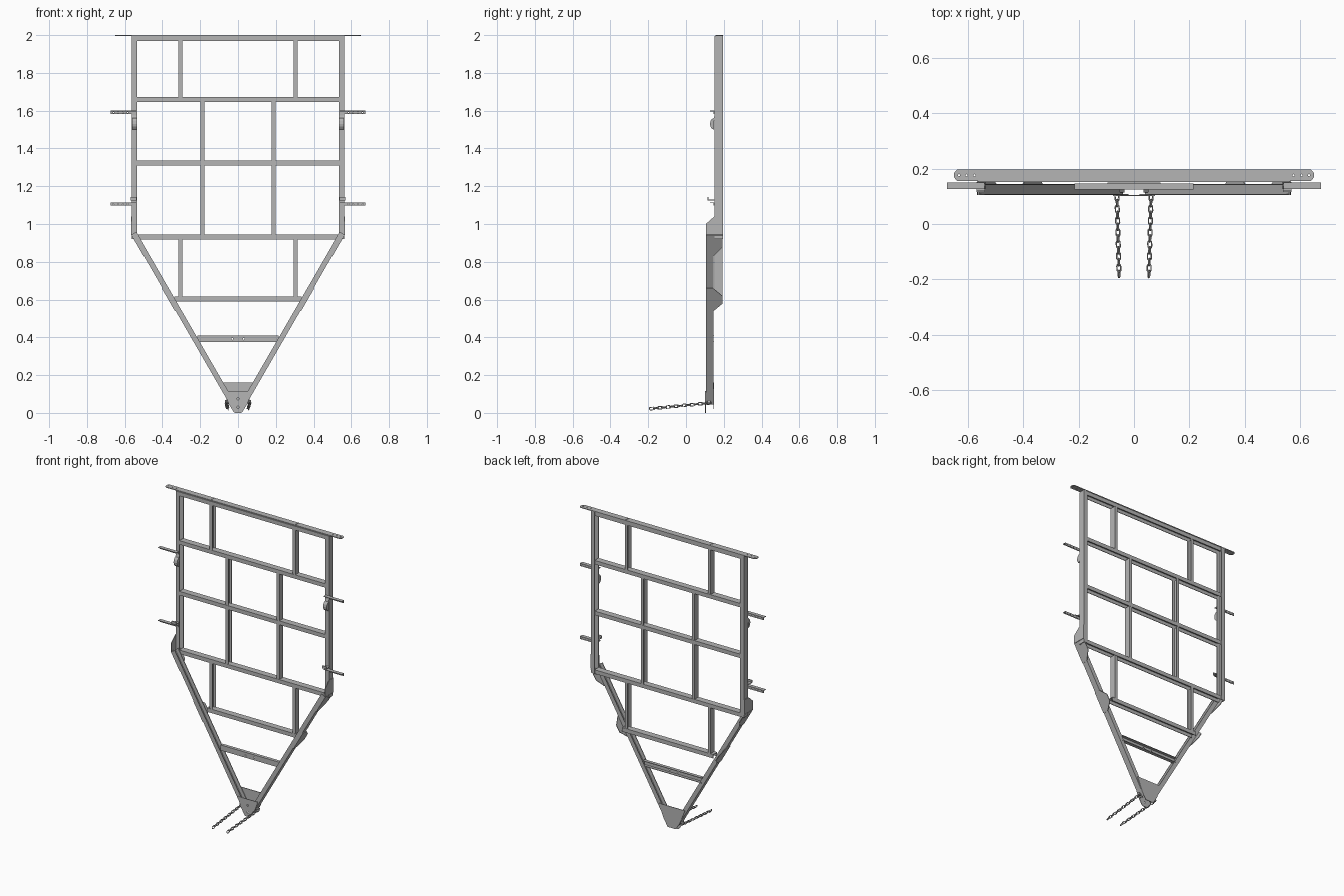
import bpy, bmesh, math
from mathutils import Vector, Matrix

if "Cube" in bpy.data.objects:
    bpy.data.objects.remove(bpy.data.objects["Cube"])

steel = bpy.data.materials.new("galvanised steel")
steel.diffuse_color = (0.46, 0.46, 0.46, 1)
steel.use_nodes = True
steel.node_tree.nodes["Principled BSDF"].inputs["Base Color"].default_value = steel.diffuse_color
T = 0.004                      # sheet thickness
Y = Vector((0, 1, 0))


def finish(name, bm):
    bmesh.ops.recalc_face_normals(bm, faces=bm.faces[:])
    me = bpy.data.meshes.new(name)
    bm.to_mesh(me)
    bm.free()
    me.materials.append(steel)
    ob = bpy.data.objects.new(name, me)
    bpy.context.collection.objects.link(ob)
    return ob


def prism(name, pts, sweep):
    """Flat outline swept along a vector."""
    bm = bmesh.new()
    a = [bm.verts.new(p) for p in pts]
    b = [bm.verts.new(Vector(p) + Vector(sweep)) for p in pts]
    bm.faces.new(a)
    bm.faces.new(b[::-1])
    for i in range(len(a)):
        j = (i + 1) % len(a)
        bm.faces.new((a[i], a[j], b[j], b[i]))
    return finish(name, bm)


def box(name, lo, hi):
    (x0, y0, z0), (x1, y1, z1) = lo, hi
    return prism(name, [(x0, y0, z0), (x1, y0, z0), (x1, y1, z0), (x0, y1, z0)], (0, 0, z1 - z0))


def channel(name, p0, p1, across, opening, width, flange):
    """C section: web back runs p0 to p1, flanges point along opening."""
    p0, p1 = Vector(p0), Vector(p1)
    u, v, w = Vector(across), Vector(opening), width / 2
    prof = [(-w, 0), (w, 0), (w, flange), (w - T, flange), (w - T, T),
            (T - w, T), (T - w, flange), (-w, flange)]
    return prism(name, [p0 + u * a + v * b for a, b in prof], p1 - p0)


def drill(ob, centres, axis, r=0.004):
    """Cut small round holes, then drop the cutter."""
    bm = bmesh.new()
    rot = Vector((0, 0, 1)).rotation_difference(Vector(axis)).to_matrix().to_4x4()
    for c in centres:
        bmesh.ops.create_cone(bm, cap_ends=True, segments=10, radius1=r, radius2=r, depth=0.03,
                              matrix=Matrix.Translation(c) @ rot)
    cutter = finish("hole_cutter", bm)
    cutter.hide_render = True
    mod = ob.modifiers.new("holes", 'BOOLEAN')
    mod.operation, mod.object, mod.solver = 'DIFFERENCE', cutter, 'EXACT'
    dg = bpy.context.evaluated_depsgraph_get()
    me = bpy.data.meshes.new_from_object(ob.evaluated_get(dg))
    ob.modifiers.clear()
    ob.data = me
    bpy.data.objects.remove(cutter)


# Cross members of the bed, open side down
for i, (z, half) in enumerate([(1.995, .56), (1.672, .537), (1.335, .537), (.945, .537), (.615, .335)]):
    channel(f"cross_member_{i + 1}", (-half, .172, z), (half, .172, z), Y, (0, 0, -1), .042, .026)

# Rear end strip with rounded ends
outline = []
for s in (1, -1):
    for k in range(7):
        a = math.radians(-60 + 20 * k)
        outline.append((s * (.627 + .023 * math.cos(a)), .176 + s * .0231 * math.sin(a), 1.995))
end_strip = prism("end_strip", outline, (0, 0, .005))
drill(end_strip, [(s * x, .176, 1.997) for s in (1, -1) for x in (.575, .605, .632)]
      + [(s * .31, y, 1.997) for s in (1, -1) for y in (.168, .185)], (0, 0, 1))

# Drawbar rung with two bolt holes
rung = channel("drawbar_rung", (-.215, .125, .392), (.215, .125, .392), (0, 0, 1), Y, .036, .022)
drill(rung, [(s * .03, .125, .392) for s in (1, -1)], Y, .005)


def edge_x(z):
    """Outer face of the frame at height z."""
    return .563 - max(0, .945 - z) * .577


def chain_link(bm, m, half_len=.006, radius=.0075, wire=.0026, n=14, sides=6):
    """Stadium shaped ring; long axis is local x."""
    rings = []
    for i in range(n):
        a = 2 * math.pi * (i + .5) / n
        c, s = math.cos(a), math.sin(a)
        ring = []
        for j in range(sides):
            b = 2 * math.pi * j / sides
            r = radius + wire * math.cos(b)
            ring.append(bm.verts.new(m @ Vector((c * r + math.copysign(half_len, c), s * r,
                                                 wire * math.sin(b)))))
        rings.append(ring)
    for i in range(n):
        p, q = rings[i], rings[(i + 1) % n]
        for j in range(sides):
            k = (j + 1) % sides
            f = bm.faces.new((p[j], p[k], q[k], q[j]))
            f.smooth = True


for s, side in ((1, "right"), (-1, "left")):
    # Side rail and drawbar leg, both open toward the middle
    channel(f"side_rail_{side}", (s * .563, .173, .92), (s * .563, .173, 1.995), Y, (-s, 0, 0), .044, .028)
    n = Vector((-s * .866, 0, .5))
    channel(f"drawbar_leg_{side}", (s * edge_x(.045), .125, .045), (s * edge_x(.945), .125, .945),
            Y, n, .04, .028)

    # Uprights between cross members
    for i, (x, z0, z1) in enumerate([(.315, 1.67, 1.972), (.198, 1.333, 1.648),
                                     (.198, .943, 1.311), (.315, .613, .921)]):
        channel(f"upright_{side}_{i + 1}", (s * x, .172, z0), (s * x, .172, z1), Y, (-s, 0, 0), .04, .02)

    # Bent corner plate and middle plate joining the legs to the bed
    for name, pts, out in (
        ("corner_plate_upper", [(.945, .105), (1.0, .105), (1.04, .15), (1.04, .193), (.945, .193)], (s, 0, 0)),
        ("corner_plate_lower", [(.945, .105), (.945, .193), (.88, .193), (.83, .145), (.83, .105)], -n),
        ("middle_plate", [(.66, .105), (.66, .145), (.62, .193), (.58, .193), (.54, .145), (.54, .105)], -n),
    ):
        prism(f"{name}_{side}", [(s * edge_x(z), y, z) for z, y in pts], Vector(out) * T)

    # Outrigger brackets: drilled face plus top ledge
    for tag, z in (("rear", 1.6), ("front", 1.115)):
        x0, x1 = sorted((s * .54, s * .675))
        face = box(f"{tag}_bracket_face_{side}", (x0, .146, z - .018), (x1, .15, z))
        drill(face, [(s * x, .148, z - .01) for x in (.585, .61, .635, .66)], Y, .003)
        box(f"{tag}_bracket_ledge_{side}", (x0, .126, z - .004), (x1, .146, z))

    # Curved spring hanger and small clip on the rail face
    arc = [(.151, 1.575)] + [(.147 - .02 * math.sin(math.radians(a)), 1.53 + .03 * math.cos(math.radians(a)))
                             for a in range(0, 181, 30)]
    prism(f"hanger_{side}", [(s * .536, y, z) for y, z in arc], (s * .026, 0, 0))
    box(f"clip_lug_{side}", (min(s * .537, s * .568), .115, 1.125), (max(s * .537, s * .568), .151, 1.13))
    box(f"clip_tab_{side}", (min(s * .537, s * .568), .115, 1.13), (max(s * .537, s * .568), .12, 1.143))

    # Safety chain reaching forward
    bm = bmesh.new()
    a, b = Vector((s * .062, .118, .052)), Vector((s * .054, -.18, .023))
    d = b - a
    base = d.to_track_quat('X', 'Z').to_matrix().to_4x4()
    count = 15
    for i in range(count):
        roll = Matrix.Rotation(math.radians(20 if i % 2 else 110), 4, 'X')
        chain_link(bm, Matrix.Translation(a + d * (i / (count - 1))) @ base @ roll)
    finish(f"safety_chain_{side}", bm)

    # Chain anchor bolt
    bm = bmesh.new()
    bmesh.ops.create_cone(bm, cap_ends=True, segments=8, radius1=.009, radius2=.009, depth=.035,
                          matrix=Matrix.Translation((s * .052, .122, .06)) @ Matrix.Rotation(math.pi / 2, 4, 'Y'))
    finish(f"chain_bolt_{side}", bm)

# Coupler plates closing the tip
def tip_plate(name, half, y):
    pts = [(x, y, z) for x, z in half] + [(-x, y, z) for x, z in reversed(half)]
    return prism(name, pts, (0, T, 0))


front_plate = tip_plate("coupler_front_plate", [(.075, .116), (.05, .05), (.024, .006), (.016, 0)], .101)
drill(front_plate, [(0, .103, .075), (0, .103, .03)], Y, .006)
tip_plate("coupler_back_plate", [(.096, .16), (.058, .065), (.03, .02)], .145)
